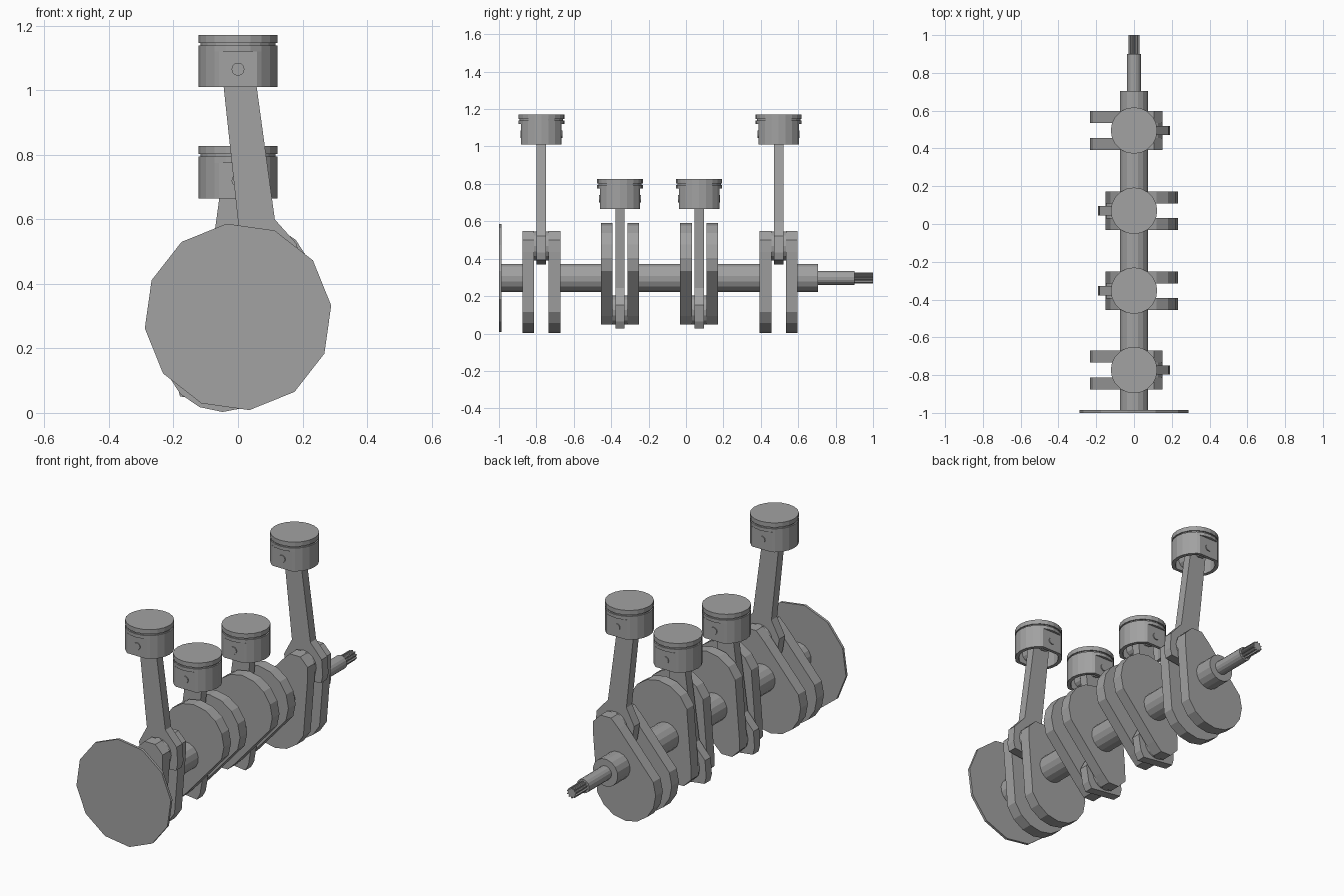
import bpy, bmesh, math
from mathutils import Vector

if "Cube" in bpy.data.objects:
    bpy.data.objects.remove(bpy.data.objects["Cube"])

AXIS_Z = 0.2975            # height of the crankshaft axis
THROW = 0.186              # crank radius
TILT = math.radians(67)    # direction of the first throw in the xz plane

steel = bpy.data.materials.new("steel_grey")
steel.diffuse_color = (0.36, 0.36, 0.36, 1)
steel.use_nodes = True
steel.node_tree.nodes["Principled BSDF"].inputs["Base Color"].default_value = steel.diffuse_color


def loft(name, loops):
    """Skin a list of equal-length vertex loops and cap both ends."""
    bm = bmesh.new()
    rings = [[bm.verts.new(p) for p in loop] for loop in loops]
    for a, b in zip(rings, rings[1:]):
        n = len(a)
        for i in range(n):
            bm.faces.new((a[i], a[(i + 1) % n], b[(i + 1) % n], b[i]))
    bm.faces.new(rings[0])
    bm.faces.new(rings[-1])
    bmesh.ops.recalc_face_normals(bm, faces=bm.faces)
    mesh = bpy.data.meshes.new(name)
    bm.to_mesh(mesh)
    bm.free()
    mesh.materials.append(steel)
    obj = bpy.data.objects.new(name, mesh)
    bpy.context.collection.objects.link(obj)
    return obj


def prism(name, profile, y0, y1):
    """Extrude an (x, z) profile along y."""
    return loft(name, [[(x, y, z) for x, z in profile] for y in (y0, y1)])


def arc(cx, cz, r, start, end, n):
    """n + 1 points along an arc, angles in radians."""
    return [(cx + r * math.cos(start + (end - start) * i / n),
             cz + r * math.sin(start + (end - start) * i / n)) for i in range(n + 1)]


def disc(cx, cz, r, n, turn=0.0):
    return arc(cx, cz, r, turn, turn + math.tau, n)[:-1]


def web_profile(angle):
    """Narrow round end at the crank pin, broad round counterweight opposite."""
    c, s, q = math.cos(angle), math.sin(angle), math.pi / 2
    return (arc(THROW * c, AXIS_Z + THROW * s, 0.085, angle - q, angle + q, 4)
            + arc(-0.118 * c, AXIS_Z - 0.118 * s, 0.186, angle + q, angle + 3 * q, 8))


def rod_profile(pin, wrist):
    """Squared big end with shoulders, straight shank, round small end."""
    u = (wrist - pin).normalized()
    v = Vector((u.y, -u.x))
    length = (wrist - pin).length
    right = [(0.097, -0.088), (0.112, -0.05), (0.116, 0.04), (0.057, 0.125)]
    local = right + arc(0, length, 0.05, 0, math.pi, 6) + [(-a, b) for a, b in reversed(right)]
    return [tuple(pin + v * a + u * b) for a, b in local]


def piston_loop(y, z, r, flat=None, scale=1.0):
    """Round section, optionally flattened on its front and back."""
    pts = []
    for px, py in disc(0, 0, r, 20):
        if flat and abs(py) > flat:
            edge = math.sqrt(r * r - flat * flat)
            px = math.copysign(edge, px) if abs(px) > 0.001 else 0.0
            py = math.copysign(flat, py)
        pts.append((px * scale, y + py * scale, z))
    return pts


def piston(tag, y, wz):
    """Crown with ring groove above a hollow skirt, plus the wrist pin."""
    R, F = 0.123, 0.108
    P = lambda dz, r, flat=None, s=1.0: piston_loop(y, wz + dz, r, flat, s)
    loft("piston_" + tag, [
        P(0.107, R), P(0.082, R), P(0.082, 0.116), P(0.074, 0.116),
        P(0.074, R), P(0.055, R), P(0.055, R, F), P(-0.055, R, F),
        P(-0.055, R, F, 0.84), P(0.045, R, F, 0.84)])
    prism("wrist_pin_" + tag, disc(0, wz, 0.02, 12), y - 0.113, y + 0.113)
    for side in (-1, 1):
        prism("pin_boss_" + tag, disc(0, wz, 0.034, 12), y + side * 0.045, y + side * 0.1)


# Crank throws with webs, pins, connecting rods and pistons
throws = [("1", -0.773, 0), ("2", -0.353, 1), ("3", 0.07, 1), ("4", 0.495, 0)]
for tag, y, down in throws:
    angle = TILT + math.pi * down
    pin = Vector((THROW * math.cos(angle), AXIS_Z + THROW * math.sin(angle)))
    wrist = Vector((0, 0.72 if down else 1.065))
    for side in (-1, 1):
        prism("crank_web_" + tag, web_profile(angle), y + side * 0.039, y + side * 0.102)
    prism("crank_pin_" + tag, disc(pin.x, pin.y, 0.078, 16, angle), y - 0.04, y + 0.04)
    prism("connecting_rod_" + tag, rod_profile(pin, wrist), y - 0.025, y + 0.025)
    piston(tag, y, wrist.y)

# Main shaft journals between the throws
stops = [-0.99] + [y + d for _, y, _ in throws for d in (-0.1, 0.1)] + [0.705]
for y0, y1 in zip(stops[::2], stops[1::2]):
    prism("main_journal", disc(0, AXIS_Z, 0.076, 16, math.radians(7)), y0, y1)

# Stepped nose with a splined tip
prism("shaft_nose", disc(0, AXIS_Z, 0.038, 16, math.radians(7)), 0.70, 0.90)
spline = []
for i in range(10):
    for k, r in ((0, 0.022), (0.3, 0.029), (0.7, 0.029), (1, 0.022)):
        a = math.tau * (i + 0.15 + 0.7 * k) / 10
        spline.append((r * math.cos(a), AXIS_Z + r * math.sin(a)))
prism("splined_tip", spline, 0.89, 1.0)

# Twelve-sided flywheel
prism("flywheel", disc(0, AXIS_Z, 0.291, 12, math.radians(7)), -1.0, -0.986)
